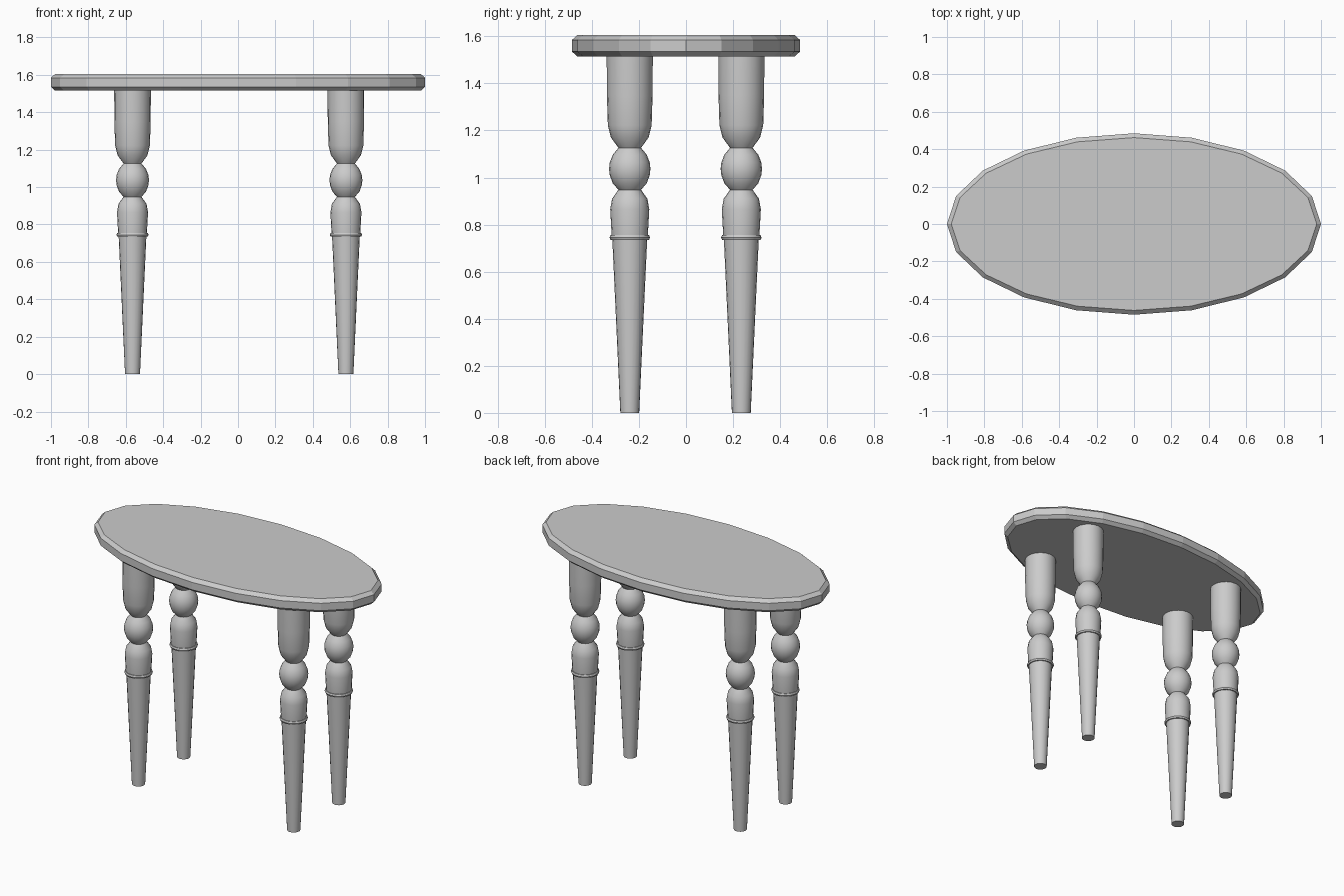
import bpy, bmesh, math

if "Cube" in bpy.data.objects:
    bpy.data.objects.remove(bpy.data.objects["Cube"])


def lathe(name, profile, sides, sx=1.0, sy=1.0, loc=(0, 0, 0), smooth=None):
    """Closed turned solid from (radius, z) points, optionally elliptical."""
    bm = bmesh.new()
    rings = []
    for r, z in profile:
        rings.append([bm.verts.new((r * sx * math.cos(2 * math.pi * i / sides),
                                    r * sy * math.sin(2 * math.pi * i / sides), z))
                      for i in range(sides)])
    for a, b in zip(rings, rings[1:]):
        for i in range(sides):
            j = (i + 1) % sides
            bm.faces.new((a[i], a[j], b[j], b[i]))
    bm.faces.new(rings[0][::-1])
    bm.faces.new(rings[-1])
    mesh = bpy.data.meshes.new(name)
    bm.to_mesh(mesh)
    bm.free()
    ob = bpy.data.objects.new(name, mesh)
    ob.location = loc
    bpy.context.collection.objects.link(ob)
    if smooth:
        bpy.ops.object.select_all(action='DESELECT')
        ob.select_set(True)
        bpy.context.view_layer.objects.active = ob
        bpy.ops.object.shade_smooth_by_angle(angle=math.radians(smooth))
    return ob


# Oval tabletop: 20-sided with chamfered rims
B, IN = 0.485, 0.023
top = lathe("tabletop", [(1, 1.515), (1, 1.535), (1, 1.584), (1, 1.605)], 20, 1.0, B)
for v in top.data.vertices:
    if v.co.z < 1.52 or v.co.z > 1.6:
        v.co.x *= 1 - IN
        v.co.y *= (B - IN) / B

# Turned leg profile, foot to top: taper, collar ring, vase, ball, upper block
LEG = [(0.040, 0.0), (0.074, 0.735),
       (0.082, 0.735), (0.086, 0.745), (0.082, 0.755), (0.077, 0.755),
       (0.083, 0.865), (0.075, 0.91), (0.048, 0.948),
       (0.072, 0.975), (0.085, 1.01), (0.088, 1.037), (0.085, 1.064),
       (0.072, 1.097), (0.048, 1.126),
       (0.080, 1.170), (0.093, 1.222), (0.097, 1.35), (0.098, 1.518)]

for side, x in (("left", -0.564), ("right", 0.577)):
    for end, y in (("front", -0.239), ("back", 0.235)):
        lathe(f"{end}_{side}_leg", LEG, 20, loc=(x, y, 0), smooth=40)
